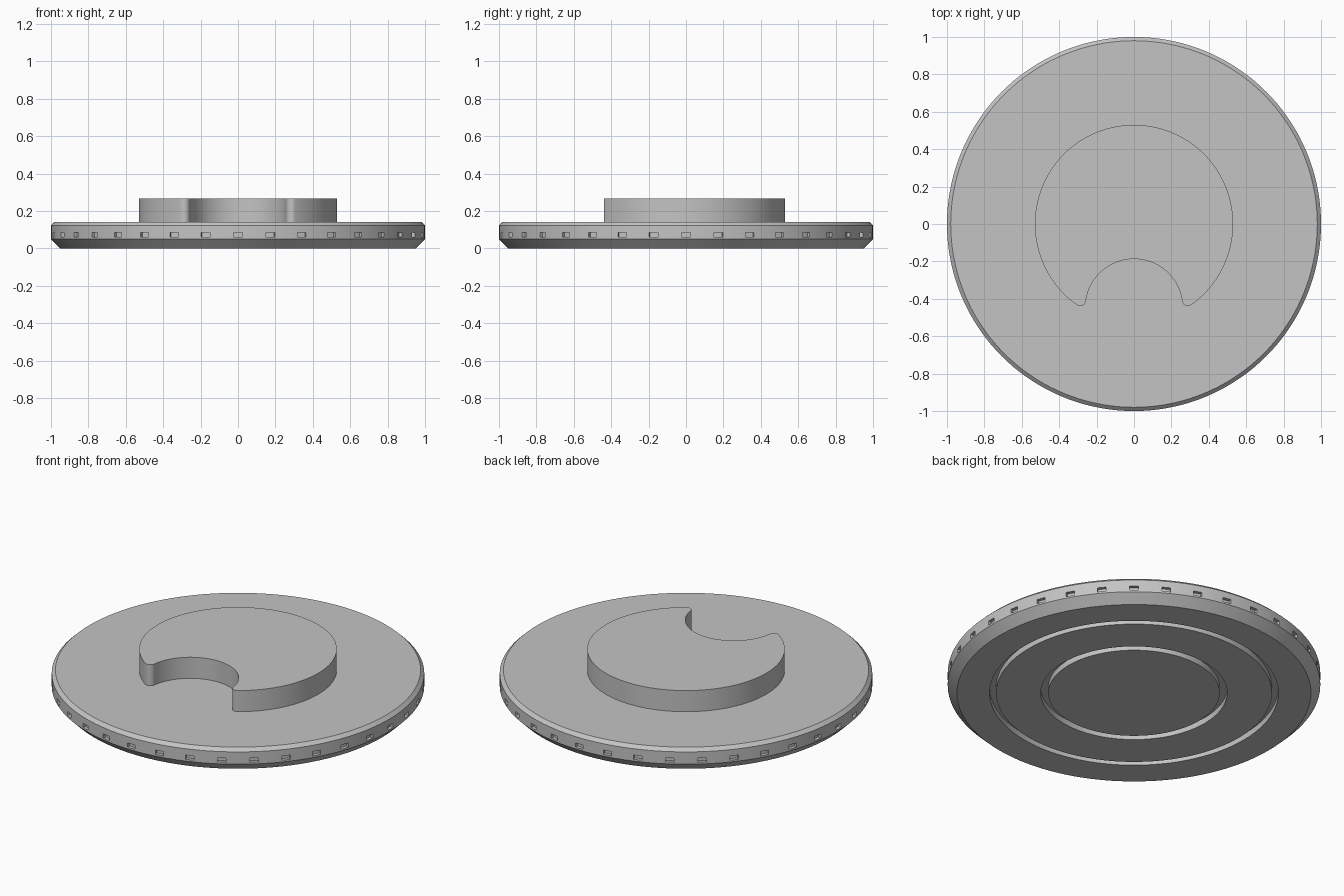
import bpy, bmesh, math
from mathutils import Vector

cube = bpy.data.objects.get("Cube")
if cube:
    bpy.data.objects.remove(cube, do_unlink=True)

grey = bpy.data.materials.new("plain grey")
grey.use_nodes = True
colour = (0.55, 0.55, 0.55, 1)
grey.diffuse_color = colour
grey.node_tree.nodes["Principled BSDF"].inputs["Base Color"].default_value = colour


def make_object(name, bm):
    bmesh.ops.recalc_face_normals(bm, faces=bm.faces)
    mesh = bpy.data.meshes.new(name)
    bm.to_mesh(mesh)
    bm.free()
    mesh.materials.append(grey)
    obj = bpy.data.objects.new(name, mesh)
    bpy.context.collection.objects.link(obj)
    return obj


def activate(obj):
    bpy.ops.object.select_all(action='DESELECT')
    obj.select_set(True)
    bpy.context.view_layer.objects.active = obj


def lathe(name, profile, steps=144):
    """Revolve (radius, height) points around z and cap both ends."""
    bm = bmesh.new()
    rings = []
    for r, z in profile:
        angles = [math.tau * i / steps for i in range(steps)]
        rings.append([bm.verts.new((r * math.cos(a), r * math.sin(a), z)) for a in angles])
    for low, high in zip(rings, rings[1:]):
        for i in range(steps):
            j = (i + 1) % steps
            bm.faces.new((low[i], low[j], high[j], high[i]))
    bm.faces.new(rings[0])
    bm.faces.new(rings[-1])
    return make_object(name, bm)


def arc(centre, radius, start, end, steps):
    return [centre + radius * Vector((math.cos(a), math.sin(a)))
            for a in (start + (end - start) * i / steps for i in range(steps + 1))]


# Base disc with chamfered rim and two ring grooves underneath
groove = 0.035
profile = [(0.46, 0), (0.46, groove), (0.5, groove), (0.5, 0),
           (0.74, 0), (0.74, groove), (0.775, groove), (0.775, 0),
           (0.95, 0), (1, 0.05), (1, 0.123), (0.98, 0.142)]
base = lathe("base_disc", profile)

# Ring of small slots cut into the rim
bm = bmesh.new()
for i in range(36):
    a = math.tau * i / 36
    box = bmesh.ops.create_cube(bm, size=1)["verts"]
    for v in box:
        x, y, z = v.co.x * 0.04 + 1, v.co.y * 0.048, v.co.z * 0.025 + 0.073
        v.co = (x * math.cos(a) - y * math.sin(a), x * math.sin(a) + y * math.cos(a), z)
cutter = make_object("slot_cutter", bm)
cutter.hide_render = True
cut = base.modifiers.new("slots", 'BOOLEAN')
cut.operation = 'DIFFERENCE'
cut.solver = 'EXACT'
cut.object = cutter
activate(base)
bpy.ops.object.modifier_apply(modifier=cut.name)
bpy.data.objects.remove(cutter, do_unlink=True)

# Raised boss: a circle with a round bite at the front and rounded tips
R, bite, tip = 0.53, 0.26, 0.03
bite_centre = Vector((0, -0.447))
d = -bite_centre.y
tip_y = ((bite + tip) ** 2 - (R - tip) ** 2 - d * d) / (2 * d)
tip_x = math.sqrt((R - tip) ** 2 - tip_y ** 2)
outer = math.atan2(tip_y, tip_x)
inner = math.atan2(tip_y + d, tip_x)
pi = math.pi
outline = arc(Vector((0, 0)), R, outer, pi - outer, 110)
outline += arc(Vector((-tip_x, tip_y)), tip, pi - outer, math.tau - inner, 12)[1:]
outline += arc(bite_centre, bite, pi - inner, inner, 48)[1:]
outline += arc(Vector((tip_x, tip_y)), tip, pi + inner, math.tau + outer, 12)[1:-1]
bm = bmesh.new()
floor = bm.faces.new([bm.verts.new((p.x, p.y, 0.14)) for p in outline])
top = bmesh.ops.extrude_face_region(bm, geom=[floor], use_keep_orig=True)["geom"]
for v in top:
    if isinstance(v, bmesh.types.BMVert):
        v.co.z = 0.267
boss = make_object("raised_boss", bm)

for obj in (base, boss):
    activate(obj)
    bpy.ops.object.shade_smooth_by_angle(angle=math.radians(30))
